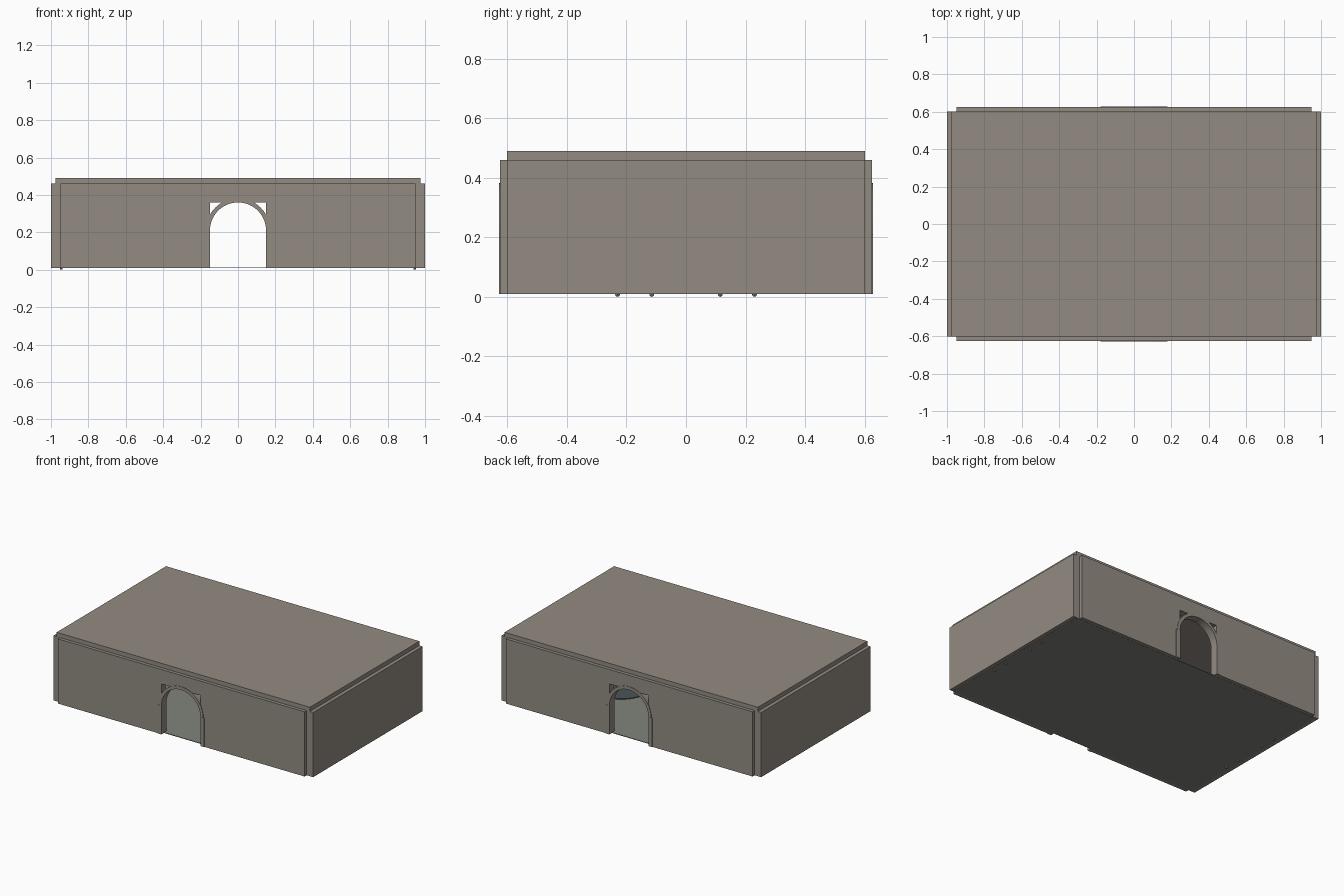
import bpy, bmesh, math

if "Cube" in bpy.data.objects:
    bpy.data.objects.remove(bpy.data.objects["Cube"])


def finish(bm, name, color):
    bmesh.ops.recalc_face_normals(bm, faces=bm.faces)
    mesh = bpy.data.meshes.new(name)
    bm.to_mesh(mesh)
    bm.free()
    ob = bpy.data.objects.new(name, mesh)
    bpy.context.collection.objects.link(ob)
    mesh.materials.append(color)
    return ob


def color(name, rgb):
    m = bpy.data.materials.new(name)
    m.diffuse_color = (*rgb, 1)
    m.use_nodes = True
    m.node_tree.nodes["Principled BSDF"].inputs["Base Color"].default_value = m.diffuse_color
    return m


def prism(name, outline, y0, y1, col):
    """Extrude an xz outline from y0 to y1."""
    bm = bmesh.new()
    face = bm.faces.new([bm.verts.new((x, y0, z)) for x, z in outline])
    out = bmesh.ops.extrude_face_region(bm, geom=[face])
    moved = [v for v in out["geom"] if isinstance(v, bmesh.types.BMVert)]
    bmesh.ops.translate(bm, verts=moved, vec=(0, y1 - y0, 0))
    return finish(bm, name, col)


def box(name, x0, x1, y0, y1, z0, z1, col):
    return prism(name, [(x0, z0), (x1, z0), (x1, z1), (x0, z1)], y0, y1, col)


def arc(r, n=24):
    return [(r * math.cos(math.pi * i / n), 0.21 + r * math.sin(math.pi * i / n))
            for i in range(n + 1)]


stone = color("stone", (0.29, 0.26, 0.225))
paving = color("paving", (0.22, 0.23, 0.2))
dark = color("dark_disc", (0.07, 0.09, 0.1))

# Roof slab and thin floor
box("roof", -0.975, 0.975, -0.602, 0.602, 0.46, 0.49, stone)
box("floor", -0.975, 0.975, -0.6, 0.6, 0.009, 0.013, paving)

# Long walls with a rectangular doorway, jambs and an arch ring
wall = [(-0.95, 0.01), (-0.15, 0.01), (-0.15, 0.36), (0.15, 0.36),
        (0.15, 0.01), (0.95, 0.01), (0.95, 0.46), (-0.95, 0.46)]
for side, s in (("front", -1), ("back", 1)):
    prism(side + "_wall", wall, s * 0.575, s * 0.625, stone)
    for hand, h in (("left", -1), ("right", 1)):
        box(f"{side}_{hand}_jamb", h * 0.15, h * 0.18,
            s * 0.57, s * 0.629, 0.01, 0.21, stone)
    ring = arc(0.172) + arc(0.15)[::-1]
    ob = prism(side + "_arch", ring, s * 0.572, s * 0.628, stone)
    bpy.context.view_layer.objects.active = ob
    ob.select_set(True)
    bpy.ops.object.shade_smooth_by_angle(angle=math.radians(30))
    ob.select_set(False)

# End walls and the row of small studs under their inner edge
for side, s in (("left", -1), ("right", 1)):
    box(side + "_wall", s * 0.95, s * 1.0, -0.602, 0.602, 0.01, 0.46, stone)
    bm = bmesh.new()
    for y in (-0.23, -0.115, 0.115, 0.23):
        out = bmesh.ops.create_uvsphere(bm, u_segments=8, v_segments=6, radius=0.008)
        bmesh.ops.translate(bm, verts=out["verts"], vec=(s * 0.945, y, 0.008))
    finish(bm, side + "_studs", stone)

# Flat round disc on the floor
bm = bmesh.new()
out = bmesh.ops.create_cone(bm, cap_ends=True, segments=32, radius1=0.2, radius2=0.2, depth=0.006)
bmesh.ops.translate(bm, verts=out["verts"], vec=(0.5, 0, 0.015))
finish(bm, "floor_disc", dark)
